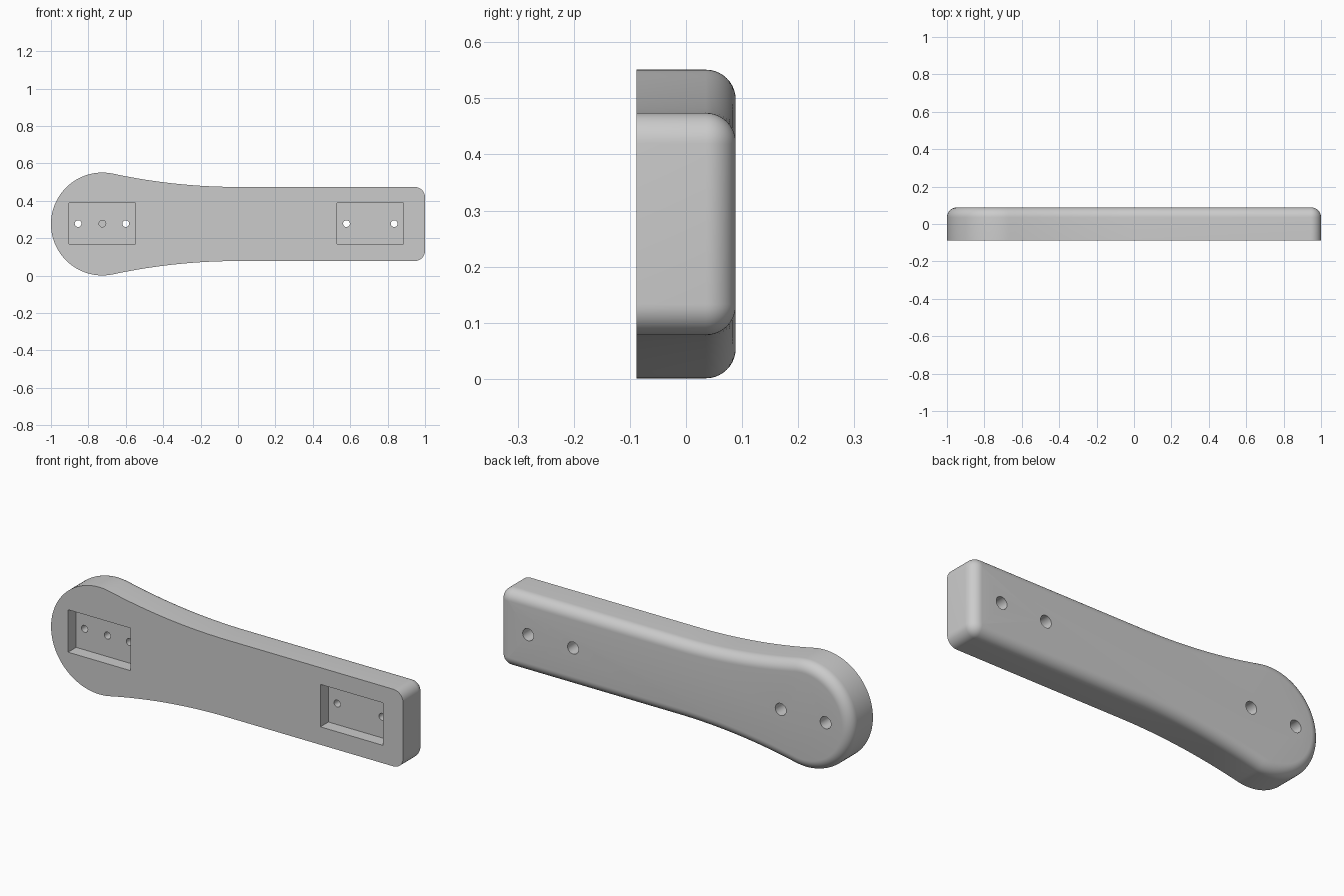
import bpy, bmesh
from math import sin, cos, pi, atan2, radians
from mathutils import Matrix, Vector

cube = bpy.data.objects.get("Cube")
if cube:
    bpy.data.objects.remove(cube, do_unlink=True)

MID = 0.276           # height of the long axis
HALF_THICK = 0.0885
HEAD_X, HEAD_R = -0.725, 0.275
SHAFT_H = 0.198       # half height of the straight shaft
NECK_R = 3.176        # concave blend radius, tangent to head and shaft
CORNER = 0.055
ROUND = 0.053         # rounding of the back edge

grey = bpy.data.materials.new("plain_grey")
grey.use_nodes = True
grey.diffuse_color = (0.6, 0.6, 0.6, 1)
grey.node_tree.nodes["Principled BSDF"].inputs["Base Color"].default_value = (0.6, 0.6, 0.6, 1)


def arc(cx, cz, r, a0, a1, n):
    return [(cx + r * cos(a0 + (a1 - a0) * i / n), cz + r * sin(a0 + (a1 - a0) * i / n))
            for i in range(n + 1)]


def outline(d):
    """Closed paddle outline, moved inward by d."""
    neck = atan2(SHAFT_H + NECK_R, -HEAD_X)     # angle of the head/neck tangent
    upper = arc(1 - CORNER, SHAFT_H - CORNER, CORNER - d, 0, pi / 2, 10)
    upper += arc(0, SHAFT_H + NECK_R, NECK_R + d, -pi / 2, neck - pi, 20)
    upper += arc(HEAD_X, 0, HEAD_R - d, neck, pi, 40)[1:]
    lower = [(x, -z) for x, z in reversed(upper[:-1])]
    return upper + lower


def new_object(name, bm):
    bmesh.ops.recalc_face_normals(bm, faces=bm.faces)
    mesh = bpy.data.meshes.new(name)
    bm.to_mesh(mesh)
    bm.free()
    ob = bpy.data.objects.new(name, mesh)
    bpy.context.collection.objects.link(ob)
    return ob


# Handle body: outline lofted from the flat front to the rounded back
levels = [(-HALF_THICK, 0)]
levels += [(HALF_THICK - ROUND + ROUND * sin(a), ROUND * (1 - cos(a)))
           for a in (pi / 2 * i / 10 for i in range(11))]
bm = bmesh.new()
rings = [[bm.verts.new((x, y, z + MID)) for x, z in outline(d)] for y, d in levels]
for a, b in zip(rings, rings[1:]):
    for i in range(len(a)):
        j = (i + 1) % len(a)
        bm.faces.new((a[i], a[j], b[j], b[i]))
bm.faces.new(rings[0])
bm.faces.new(rings[-1])
body = new_object("handle_body", bm)
body.data.materials.append(grey)


def cut(cutter):
    cutter.hide_render = True
    cutter.data.materials.append(grey)
    mod = body.modifiers.new("cut", 'BOOLEAN')
    mod.operation, mod.solver, mod.object = 'DIFFERENCE', 'EXACT', cutter
    bpy.context.view_layer.objects.active = body
    bpy.ops.object.modifier_apply(modifier=mod.name)
    bpy.data.objects.remove(cutter, do_unlink=True)


def cut_box(x0, x1, z0, z1, y0, y1):
    bm = bmesh.new()
    bmesh.ops.create_cube(bm, size=1)
    bmesh.ops.scale(bm, verts=bm.verts, vec=(x1 - x0, y1 - y0, z1 - z0))
    bmesh.ops.translate(bm, verts=bm.verts, vec=((x0 + x1) / 2, (y0 + y1) / 2, (z0 + z1) / 2))
    cut(new_object("pocket_cutter", bm))


def cut_hole(x, r, y0, y1):
    bm = bmesh.new()
    place = Matrix.Translation(Vector((x, (y0 + y1) / 2, MID + 0.002)))
    bmesh.ops.create_cone(bm, cap_ends=True, segments=32, radius1=r, radius2=r, depth=y1 - y0,
                          matrix=place @ Matrix.Rotation(pi / 2, 4, 'X'))
    cut(new_object("hole_cutter", bm))


# Rectangular pockets in the flat front
FLOOR = -HALF_THICK + 0.065
for left in (-0.903, 0.53):
    cut_box(left, left + 0.355, 0.17, 0.388, -0.2, FLOOR)

# Screw holes, wider where they open at the back
for x in (-0.855, -0.6, 0.58, 0.835):
    cut_hole(x, 0.018, FLOOR - 0.03, 0.2)
    cut_hole(x, 0.031, 0.02, 0.2)

# Blind centre hole in the head pocket
cut_hole(HEAD_X, 0.018, FLOOR - 0.03, FLOOR + 0.05)

# Smooth rounded surfaces, crisp pocket and hole edges
bpy.ops.object.select_all(action='DESELECT')
body.select_set(True)
bpy.context.view_layer.objects.active = body
bpy.ops.object.shade_smooth_by_angle(angle=radians(30))
